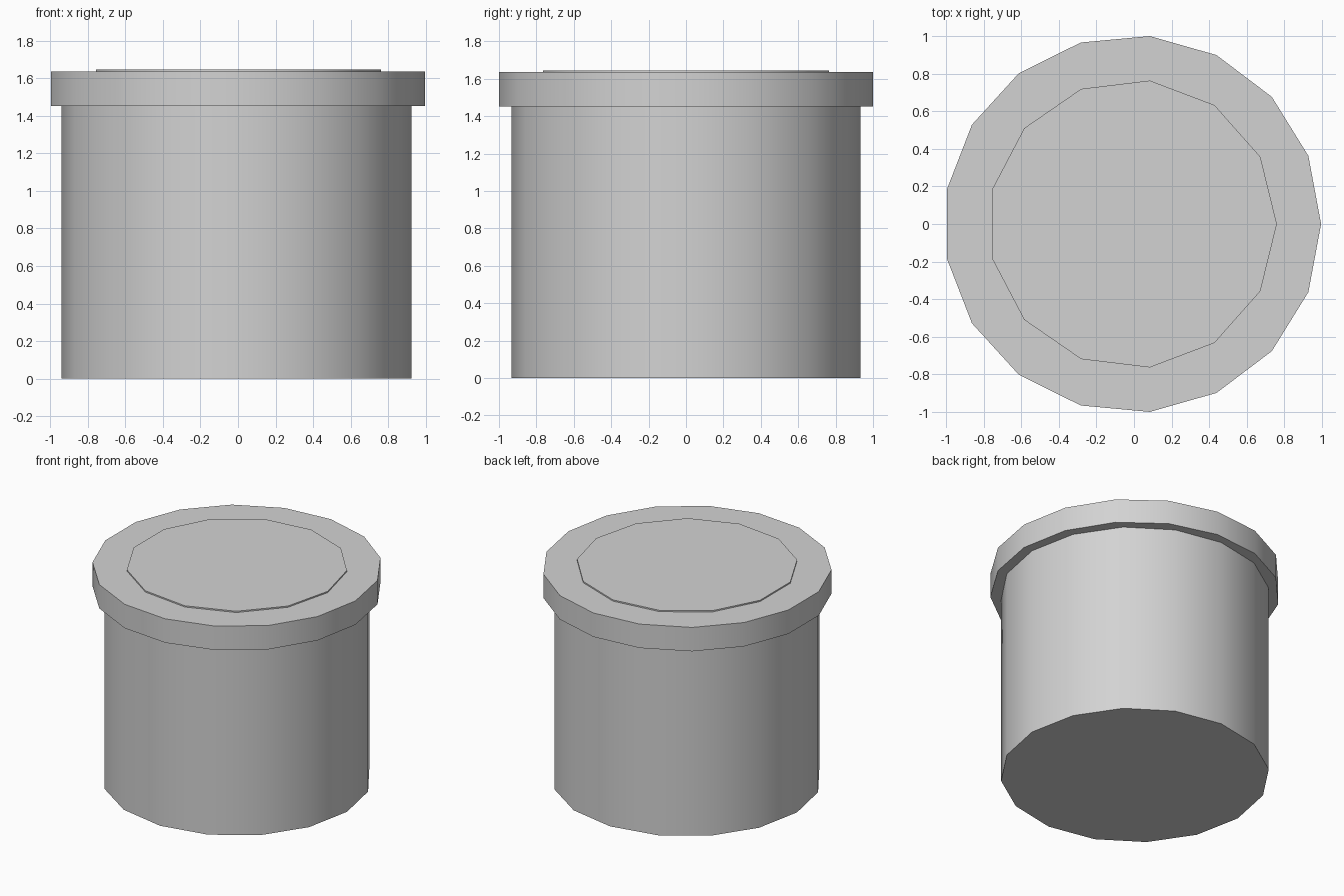
import bpy
import math

if "Cube" in bpy.data.objects:
    bpy.data.objects.remove(bpy.data.objects["Cube"])

CENTRE_X = -0.0085  # odd-sided lid is centred by its bounds

grey = bpy.data.materials.new("light_grey")
grey.diffuse_color = (0.65, 0.65, 0.65, 1.0)
grey.use_nodes = True
grey.node_tree.nodes["Principled BSDF"].inputs["Base Color"].default_value = grey.diffuse_color


def drum(name, sides, radius, z0, z1):
    """Capped prism with a corner pointing along +x and smooth sides."""
    bpy.ops.mesh.primitive_cylinder_add(
        vertices=sides, radius=radius, depth=z1 - z0,
        location=(CENTRE_X, 0, (z0 + z1) / 2),
        rotation=(0, 0, -math.pi / 2))
    ob = bpy.context.object
    ob.name = name
    bpy.ops.object.transform_apply(location=True, rotation=True, scale=True)
    bpy.ops.object.shade_smooth_by_angle(angle=math.radians(40))
    ob.data.materials.append(grey)
    return ob


# Jar body, wide lid and thin raised plate on the lid
drum("body", 16, 0.932, 0.0, 1.452)
drum("lid", 17, 1.0043, 1.452, 1.635)
drum("lid_plate", 13, 0.769, 1.635, 1.645)
